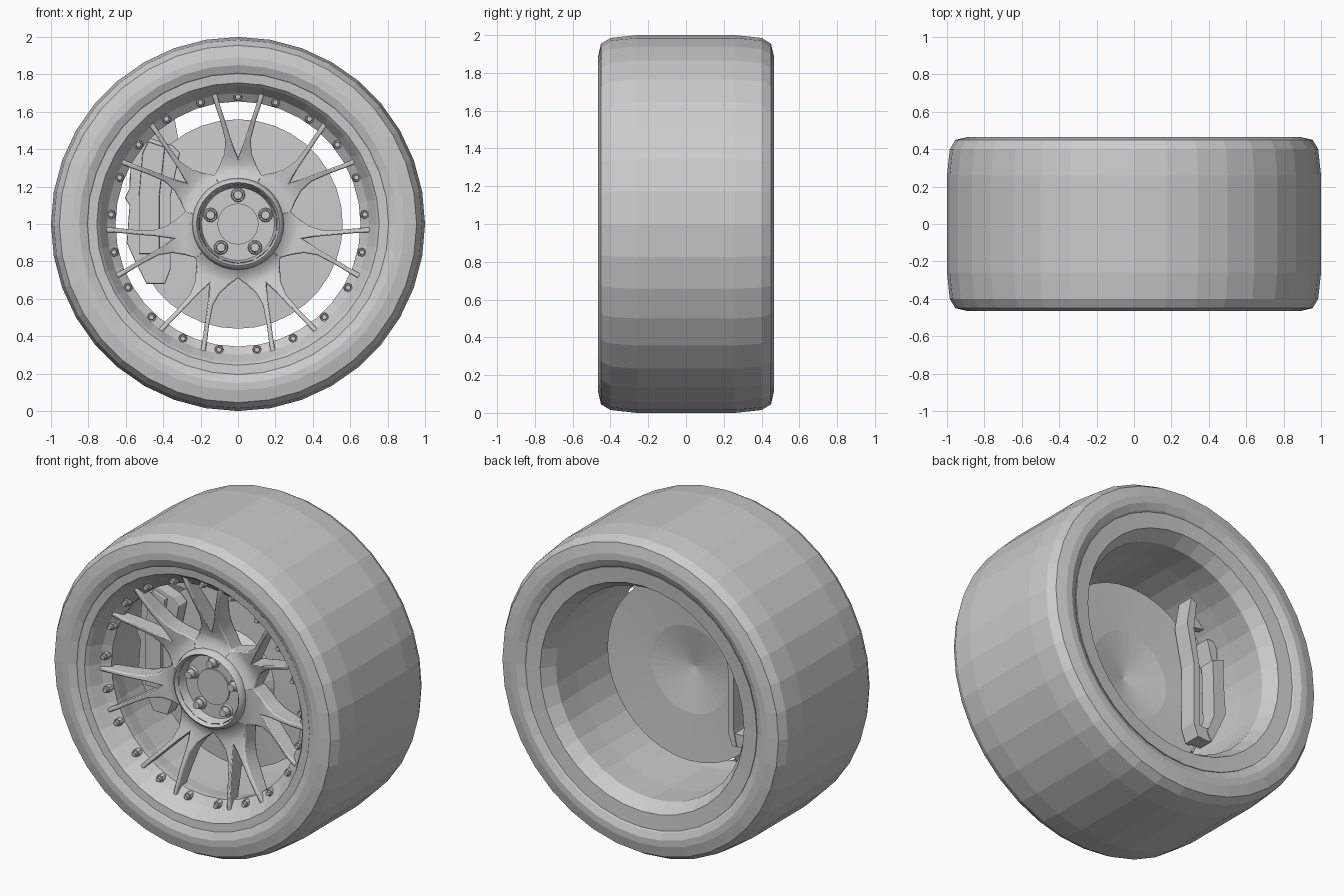
import bpy, bmesh
from math import sin, cos, pi, radians
from mathutils import Matrix, Vector

cube = bpy.data.objects.get("Cube")
if cube:
    bpy.data.objects.remove(cube)

grey = bpy.data.materials.new("plain_grey")
grey.use_nodes = True
grey.diffuse_color = (0.6, 0.6, 0.6, 1)
grey.node_tree.nodes["Principled BSDF"].inputs["Base Color"].default_value = (0.6, 0.6, 0.6, 1)
AXLE = Vector((0, 0, 1))


def finish(name, bm, smooth=None, bevel=0):
    """Turn a bmesh built around the axle into a named object."""
    bmesh.ops.remove_doubles(bm, verts=bm.verts, dist=0.0005)
    bmesh.ops.recalc_face_normals(bm, faces=bm.faces)
    bmesh.ops.translate(bm, verts=bm.verts, vec=AXLE)
    mesh = bpy.data.meshes.new(name)
    bm.to_mesh(mesh)
    bm.free()
    mesh.materials.append(grey)
    ob = bpy.data.objects.new(name, mesh)
    bpy.context.collection.objects.link(ob)
    if bevel:
        mod = ob.modifiers.new("soft_edges", "BEVEL")
        mod.width, mod.segments, mod.limit_method = bevel, 2, "ANGLE"
        mod.angle_limit = radians(40)
    if smooth:
        bpy.ops.object.select_all(action="DESELECT")
        ob.select_set(True)
        bpy.context.view_layer.objects.active = ob
        bpy.ops.object.shade_smooth_by_angle(angle=radians(smooth))
    return ob


def lathe(name, profile, sides=36, closed=False, smooth=None):
    """Spin (radius, y) points around the axle."""
    bm = bmesh.new()
    vs = [bm.verts.new((0, y, r)) for r, y in profile]
    pairs = list(zip(vs, vs[1:])) + ([(vs[-1], vs[0])] if closed else [])
    edges = [bm.edges.new(p) for p in pairs]
    bmesh.ops.spin(bm, geom=vs + edges, cent=(0, 0, 0), axis=(0, 1, 0),
                   angle=2 * pi, steps=sides, use_merge=True)
    return finish(name, bm, smooth)


def studs(name, count, ring, steps, sides):
    """Ring of stepped round bolts; steps are (radius, back y, front y)."""
    bm = bmesh.new()
    for k in range(count):
        a = 2 * pi * k / count
        for rad, back, front in steps:
            place = Matrix.Translation((ring * sin(a), (back + front) / 2, ring * cos(a)))
            bmesh.ops.create_cone(bm, cap_ends=True, segments=sides, radius1=rad,
                                  radius2=rad * 0.85, depth=back - front,
                                  matrix=place @ Matrix.Rotation(pi / 2, 4, "X"))
    return finish(name, bm)


def slab(name, outline, back, front, bevel=0):
    """Extrude an (x, z) outline between two depths."""
    bm = bmesh.new()
    face = bm.faces.new([bm.verts.new((x, back, z - 1)) for x, z in outline])
    ext = bmesh.ops.extrude_face_region(bm, geom=[face])["geom"]
    moved = [v for v in ext if isinstance(v, bmesh.types.BMVert)]
    bmesh.ops.translate(bm, verts=moved, vec=(0, front - back, 0))
    return finish(name, bm, bevel=bevel)


# Tyre: half section mirrored across the centre plane
half = [(0.78, 0.42), (0.81, 0.447), (0.85, 0.465), (0.89, 0.465),
        (0.955, 0.45), (0.985, 0.40), (1.0, 0.26)]
lathe("tyre", half + [(r, -y) for r, y in reversed(half)], closed=True)

# Rim: wide front flange, conical lip, bolt ring, barrel, stepped rear flange
lathe("rim", [(0.81, -0.42), (0.81, -0.443), (0.755, -0.438), (0.74, -0.42),
              (0.70, -0.35), (0.655, -0.315), (0.655, -0.28), (0.665, -0.2),
              (0.665, 0.15), (0.655, 0.35), (0.705, 0.435),
              (0.80, 0.443), (0.80, 0.42), (0.73, 0.38), (0.70, 0.1),
              (0.70, -0.28)], closed=True)
studs("rim_bolts", 21, 0.68, [(0.026, -0.31, -0.352), (0.016, -0.352, -0.37)], 8)

# Spider: each row is (inner edge x, r), (outer edge x, r), front y, back y
rows = [((0, 0.21), (0.091, 0.189), -0.29, -0.15),
        ((0, 0.25), (0.112, 0.234), -0.268, -0.14),
        ((0, 0.29), (0.125, 0.260), -0.245, -0.14),
        ((0, 0.32), (0.098, 0.315), -0.248, -0.14),
        ((0, 0.355), (0.073, 0.375), -0.262, -0.15),
        ((0.03, 0.43), (0.068, 0.45), -0.288, -0.175),
        ((0.065, 0.54), (0.094, 0.55), -0.325, -0.22),
        ((0.095, 0.63), (0.121, 0.63), -0.35, -0.26),
        ((0.115, 0.70), (0.140, 0.695), -0.36, -0.30)]
bm = bmesh.new()
for k in range(7):
    turn = Matrix.Rotation(2 * pi * k / 7, 4, "Y")
    for side in (1, -1):
        rings = []
        for (xi, zi), (xo, zo), front, back in rows:
            corners = [(xi, front, zi), (xo, front, zo), (xo, back, zo), (xi, back, zi)]
            rings.append([bm.verts.new(turn @ Vector((x * side, y, z))) for x, y, z in corners])
        for row, (a, b) in enumerate(zip(rings, rings[1:])):
            for i in range(4):
                # leave the shared centre and sector seams open so halves weld
                if (i == 3 and row < 4) or (i == 1 and row < 2):
                    continue
                j = (i + 1) % 4
                bm.faces.new((a[i], a[j], b[j], b[i]))
        bm.faces.new(rings[-1])
finish("spokes", bm, smooth=45, bevel=0.007)

# Hub cup, cap and wheel nuts
lathe("hub", [(0, -0.13), (0.22, -0.13), (0.235, -0.2), (0.245, -0.275), (0.235, -0.303),
              (0.222, -0.312), (0.212, -0.298), (0.205, -0.26), (0.195, -0.235),
              (0, -0.235)], smooth=40)
lathe("hub_cap", [(0.11, -0.23), (0.11, -0.245), (0, -0.245)], sides=24)
studs("wheel_nuts", 5, 0.155, [(0.04, -0.23, -0.25), (0.027, -0.25, -0.285)], 12)

# Brake disc with a raised hat towards the front
lathe("brake_disc", [(0, -0.095), (0.27, -0.04), (0.56, -0.022), (0.56, -0.04),
                     (0.29, -0.055), (0.25, -0.11), (0, -0.125)])

# Brake caliper: front body with cover, bridge over the disc, channel-shaped rear
body = [(-0.50, 1.47), (-0.35, 1.42), (-0.31, 1.38), (-0.36, 1.15), (-0.36, 0.76),
        (-0.39, 0.68), (-0.49, 0.68), (-0.55, 0.80), (-0.595, 0.90), (-0.58, 1.10),
        (-0.605, 1.14), (-0.58, 1.19), (-0.57, 1.40)]
slab("caliper_front", body, -0.055, -0.14, 0.006)
slab("caliper_cover", [(-0.48, 1.44), (-0.39, 1.41), (-0.42, 1.15), (-0.42, 0.84),
                       (-0.53, 0.84), (-0.53, 1.15), (-0.51, 1.38)], -0.13, -0.165, 0.006)
slab("caliper_bridge", [(-0.57, 1.38), (-0.50, 1.38), (-0.565, 1.12), (-0.565, 0.88),
                        (-0.50, 0.74), (-0.585, 0.90), (-0.58, 1.12)], 0.05, -0.07)
slab("caliper_rear_wall", [(-0.34, 1.57), (-0.31, 1.40), (-0.36, 1.15), (-0.36, 0.76),
                           (-0.39, 0.68), (-0.42, 0.68), (-0.40, 0.78), (-0.40, 1.15),
                           (-0.36, 1.38), (-0.38, 1.55)], 0.10, -0.01)
slab("caliper_rear_leg", [(-0.50, 1.22), (-0.58, 1.25), (-0.58, 1.10), (-0.595, 0.90),
                          (-0.55, 0.80), (-0.49, 0.68), (-0.46, 0.74), (-0.51, 0.86)],
     0.10, 0.0)
slab("caliper_rear_foot", [(-0.39, 0.68), (-0.49, 0.68), (-0.47, 0.76), (-0.39, 0.76)],
     0.095, 0.0)
slab("caliper_bracket", [(-0.51, 1.45), (-0.50, 1.50), (-0.36, 1.56), (-0.33, 1.42)],
     0.03, -0.01)
